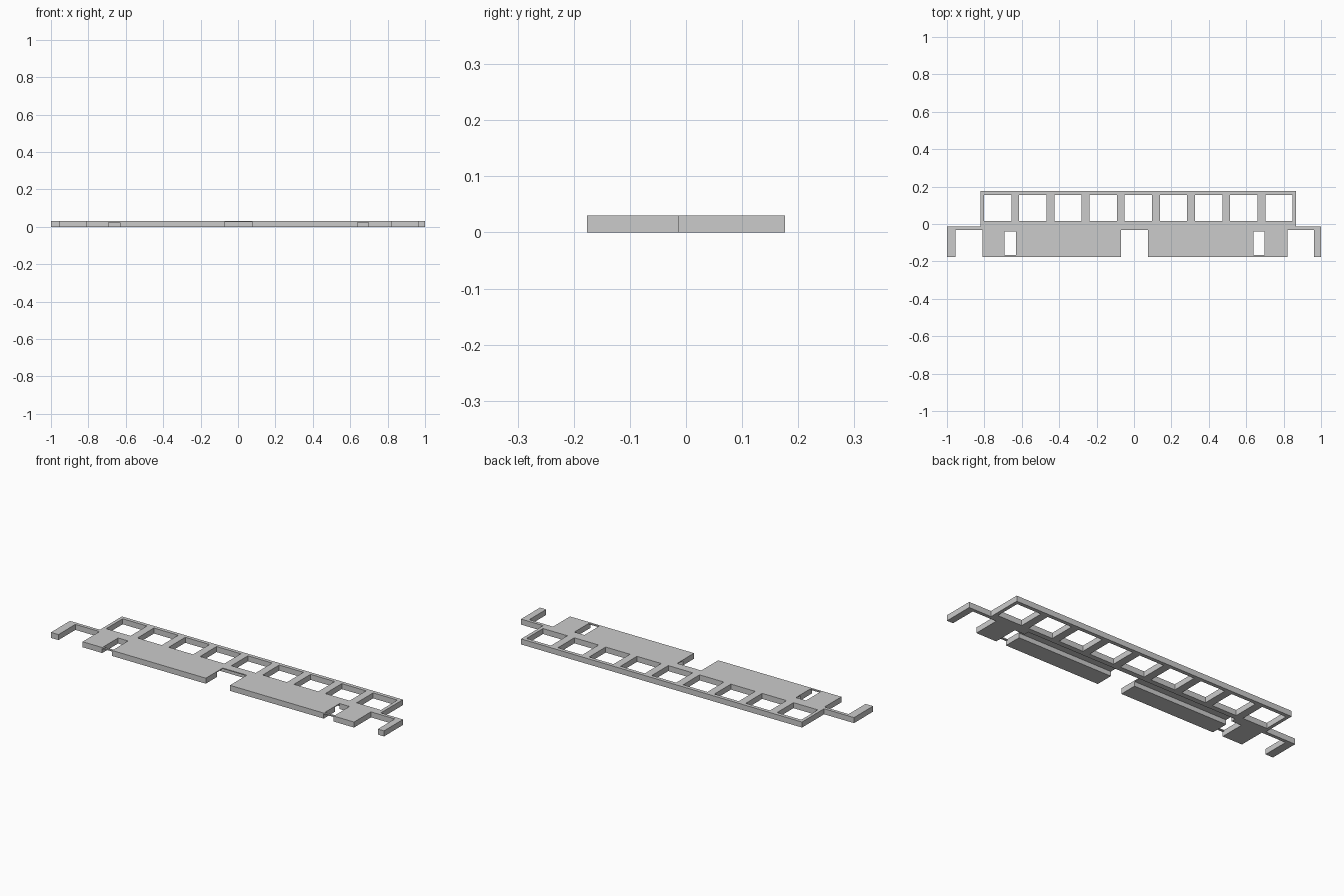
import bpy
import bmesh

cube = bpy.data.objects.get("Cube")
if cube:
    bpy.data.objects.remove(cube, do_unlink=True)

THICK = 0.03
FRONT, BACK = -0.176, 0.176

grey = bpy.data.materials.new("plain grey")
grey.use_nodes = True
colour = (0.6, 0.6, 0.6, 1)
grey.diffuse_color = colour
grey.node_tree.nodes["Principled BSDF"].inputs["Base Color"].default_value = colour


def prism(name, outline, z0, z1):
    """Extrude a flat outline from z0 to z1."""
    bm = bmesh.new()
    face = bm.faces.new([bm.verts.new((x, y, z0)) for x, y in outline])
    top = bmesh.ops.extrude_face_region(bm, geom=[face])["geom"]
    verts = [v for v in top if isinstance(v, bmesh.types.BMVert)]
    bmesh.ops.translate(bm, verts=verts, vec=(0, 0, z1 - z0))
    bmesh.ops.recalc_face_normals(bm, faces=bm.faces)
    mesh = bpy.data.meshes.new(name)
    bm.to_mesh(mesh)
    bm.free()
    mesh.materials.append(grey)
    obj = bpy.data.objects.new(name, mesh)
    bpy.context.collection.objects.link(obj)
    return obj


def cut(target, x0, x1, y0, y1, z0=-0.02, z1=0.05):
    """Cut a box-shaped hole in the target."""
    cutter = prism("cutter", [(x0, y0), (x1, y0), (x1, y1), (x0, y1)], z0, z1)
    cutter.hide_render = True
    mod = target.modifiers.new("cut", "BOOLEAN")
    mod.operation = "DIFFERENCE"
    mod.solver = "EXACT"
    mod.object = cutter
    bpy.context.view_layer.objects.active = target
    bpy.ops.object.modifier_apply(modifier=mod.name)
    bpy.data.objects.remove(cutter, do_unlink=True)


# Flat body with two hooked side arms and a central front notch
ARM_BACK, ARM_FRONT = -0.013, -0.031
body = prism("frame_plate", [
    (-0.82, BACK), (-0.82, ARM_BACK), (-1, ARM_BACK), (-1, FRONT),
    (-0.955, FRONT), (-0.955, ARM_FRONT), (-0.81, ARM_FRONT), (-0.81, FRONT),
    (-0.07, FRONT), (-0.07, ARM_FRONT), (0.075, ARM_FRONT), (0.075, FRONT),
    (0.82, FRONT), (0.82, ARM_FRONT), (0.963, ARM_FRONT), (0.963, FRONT),
    (1, FRONT), (1, ARM_BACK), (0.867, ARM_BACK), (0.867, BACK),
], 0, THICK)

# Row of nine windows along the back
for i in range(9):
    centre = 0.023 + (i - 4) * 0.188
    cut(body, centre - 0.073, centre + 0.073, 0.015, 0.156)

# Front slots, each closed by a thin bridge along the top edge
for x0, x1 in ((-0.692, -0.632), (0.638, 0.698)):
    cut(body, x0, x1, -0.165, -0.04)
    cut(body, x0, x1, -0.2, -0.15, z1=0.024)

# Long shallow channel under the body between the slots
cut(body, -0.632, 0.638, -0.08, -0.013, z1=0.025)
